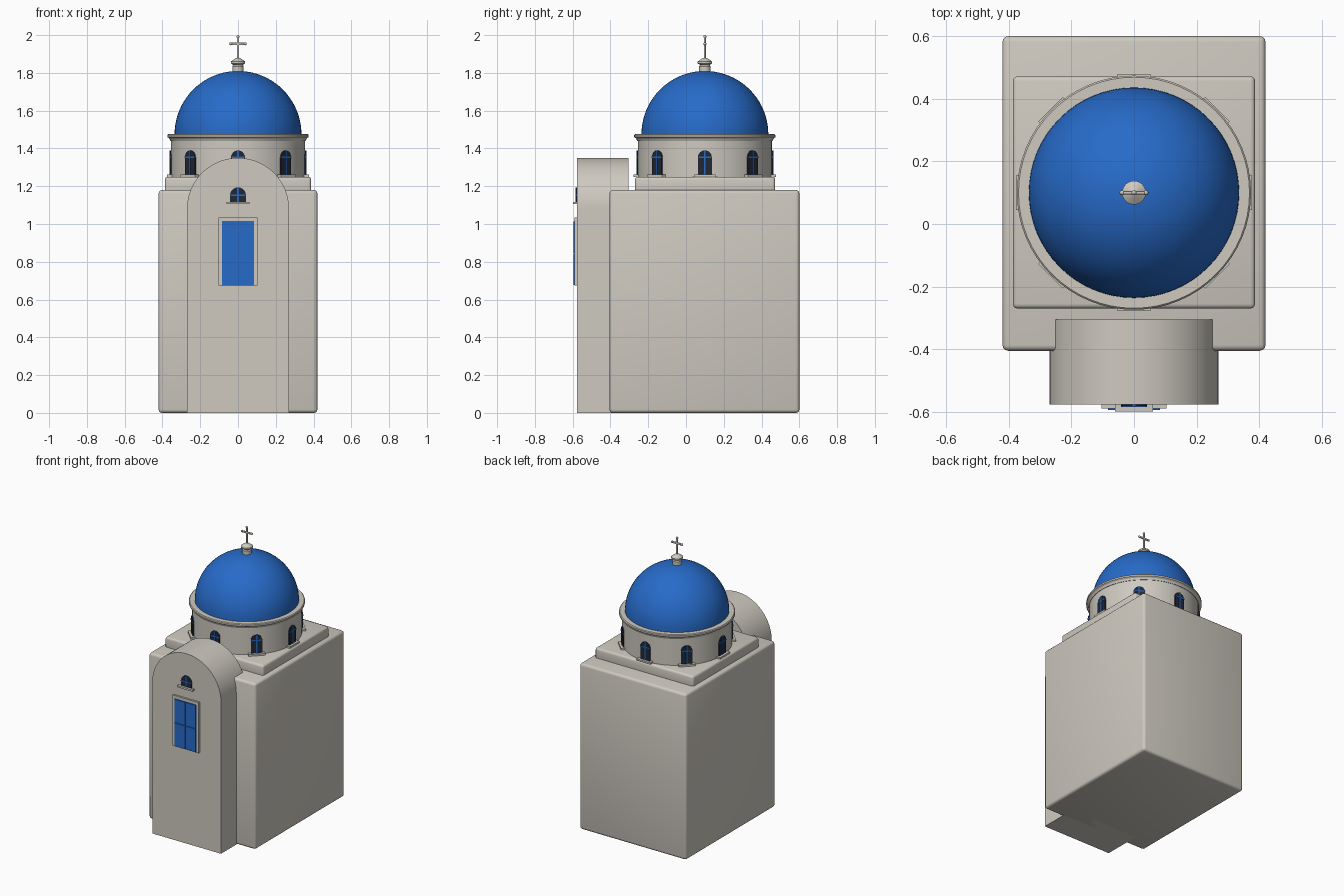
import bpy, bmesh, math
from mathutils import Matrix, Vector

cube = bpy.data.objects.get("Cube")
if cube:
    bpy.data.objects.remove(cube, do_unlink=True)


def material(name, rgb):
    m = bpy.data.materials.new(name)
    m.use_nodes = True
    m.diffuse_color = (*rgb, 1)
    m.node_tree.nodes["Principled BSDF"].inputs["Base Color"].default_value = (*rgb, 1)
    return m


PLASTER = material("warm white plaster", (0.62, 0.59, 0.53))
BLUE = material("blue paint", (0.02, 0.145, 0.58))
GLASS = material("dark glass", (0.015, 0.02, 0.035))


def finish(name, bm, mat, matrix=None, smooth=True):
    bmesh.ops.recalc_face_normals(bm, faces=bm.faces)
    if matrix:
        bm.transform(matrix)
    mesh = bpy.data.meshes.new(name)
    bm.to_mesh(mesh)
    bm.free()
    mesh.materials.append(mat)
    ob = bpy.data.objects.new(name, mesh)
    bpy.context.collection.objects.link(ob)
    if smooth:
        bpy.ops.object.select_all(action='DESELECT')
        ob.select_set(True)
        bpy.context.view_layer.objects.active = ob
        bpy.ops.object.shade_smooth_by_angle(angle=math.radians(30))


def box(name, x, y, z, mat, bevel=0, matrix=None):
    """Box from (low, high) ranges on each axis."""
    bm = bmesh.new()
    bmesh.ops.create_cube(bm, size=1)
    for v in bm.verts:
        v.co = Vector([r[0] if c < 0 else r[1] for c, r in zip(v.co, (x, y, z))])
    if bevel:
        bmesh.ops.bevel(bm, geom=bm.edges[:], offset=bevel, segments=3,
                        profile=0.5, affect='EDGES')
    finish(name, bm, mat, matrix, bool(bevel))


def arch(name, half, z0, spring, y0, y1, mat, steps=16, matrix=None):
    """Round-topped prism running from y0 to y1."""
    pts = [(-half, z0), (half, z0)]
    for i in range(steps + 1):
        a = math.pi * i / steps
        pts.append((half * math.cos(a), spring + half * math.sin(a)))
    bm = bmesh.new()
    near, far = [[bm.verts.new((px, y, pz)) for px, pz in pts] for y in (y0, y1)]
    bm.faces.new(near)
    bm.faces.new(far)
    for i in range(len(pts)):
        bm.faces.new((near[i - 1], near[i], far[i], far[i - 1]))
    finish(name, bm, mat, matrix)


CENTRE = Matrix.Translation((0, 0.1, 0))


def lathe(name, profile, mat, steps=64):
    """Turn an (r, z) profile about the drum axis."""
    bm = bmesh.new()
    verts = [bm.verts.new((r, 0, z)) for r, z in profile]
    edges = [bm.edges.new(pair) for pair in zip(verts, verts[1:])]
    bmesh.ops.spin(bm, geom=verts + edges, axis=(0, 0, 1), cent=(0, 0, 0),
                   angle=math.tau, steps=steps)
    bmesh.ops.remove_doubles(bm, verts=bm.verts, dist=0.0001)
    finish(name, bm, mat, CENTRE)


def window(name, half, z0, spring, wall, matrix=None):
    """Arched glass with a crossed glazing bar and a sill, facing -y."""
    arch(name + "_glass", half, z0, spring, -wall - 0.005, -wall + 0.012, GLASS, 12, matrix)
    bar = (-wall - 0.008, -wall)
    box(name + "_upright_bar", (-0.004, 0.004), bar, (z0, spring + half), BLUE, 0, matrix)
    box(name + "_cross_bar", (-half, half), bar, (spring - 0.004, spring + 0.004), BLUE, 0, matrix)
    box(name + "_sill", (-half - 0.018, half + 0.018), (-wall - 0.022, -wall + 0.015),
        (z0 - 0.012, z0), PLASTER, 0, matrix)


# Main block and the stepped base of the drum
box("main_block", (-0.42, 0.42), (-0.405, 0.6), (0, 1.18), PLASTER, 0.018)
box("drum_base", (-0.387, 0.387), (-0.27, 0.472), (1.15, 1.25), PLASTER, 0.015)

# Barrel-vaulted front porch
arch("front_porch", 0.27, 0, 1.08, -0.577, -0.305, PLASTER, 48)

# Drum, cornice and dome
lathe("drum", [(0, 1.24), (0.355, 1.24), (0.355, 1.46), (0, 1.46)], PLASTER)
lathe("cornice", [(0.34, 1.44), (0.358, 1.44), (0.364, 1.453), (0.374, 1.46),
                  (0.374, 1.471), (0.369, 1.476), (0, 1.476)], PLASTER)
quarter = [math.pi / 2 * i / 20 for i in range(21)]
lathe("dome", [(0.336 * math.cos(a), 1.474 + 0.336 * math.sin(a)) for a in quarter], BLUE)

# Finial and cross
lathe("finial", [(0, 1.79), (0.03, 1.79), (0.03, 1.835), (0.025, 1.842), (0.038, 1.85),
                 (0.038, 1.86), (0.02, 1.873), (0.008, 1.88), (0, 1.88)], PLASTER, 32)
box("cross_post", (-0.006, 0.006), (0.095, 0.105), (1.87, 1.995), PLASTER, 0.002)
box("cross_arm", (-0.04, 0.04), (0.095, 0.105), (1.948, 1.96), PLASTER, 0.002)
for x, z in ((-0.038, 1.954), (0.038, 1.954), (0, 1.992)):
    bm = bmesh.new()
    bmesh.ops.create_uvsphere(bm, u_segments=12, v_segments=8, radius=0.008)
    finish("cross_tip", bm, PLASTER, Matrix.Translation((x, 0.1, z)))

# Eight windows round the drum
for i in range(8):
    turn = CENTRE @ Matrix.Rotation(math.tau * i / 8, 4, 'Z')
    window("drum_window", 0.037, 1.262, 1.353, 0.355, turn)

# Small window over the door
window("porch_window", 0.042, 1.117, 1.152, 0.577)

# Door with raised panels inside a plaster surround
for s in (-1, 1):
    box("door_jamb", sorted((s * 0.085, s * 0.104)), (-0.59, -0.57), (0.675, 1.035), PLASTER)
box("door_lintel", (-0.085, 0.085), (-0.59, -0.57), (1.015, 1.035), PLASTER)
box("door_leaf", (-0.085, 0.085), (-0.588, -0.57), (0.675, 1.015), BLUE)
for x in (-0.083, 0.002):
    for z in (0.678, 0.847):
        box("door_panel", (x, x + 0.081), (-0.595, -0.585), (z, z + 0.165), BLUE)
